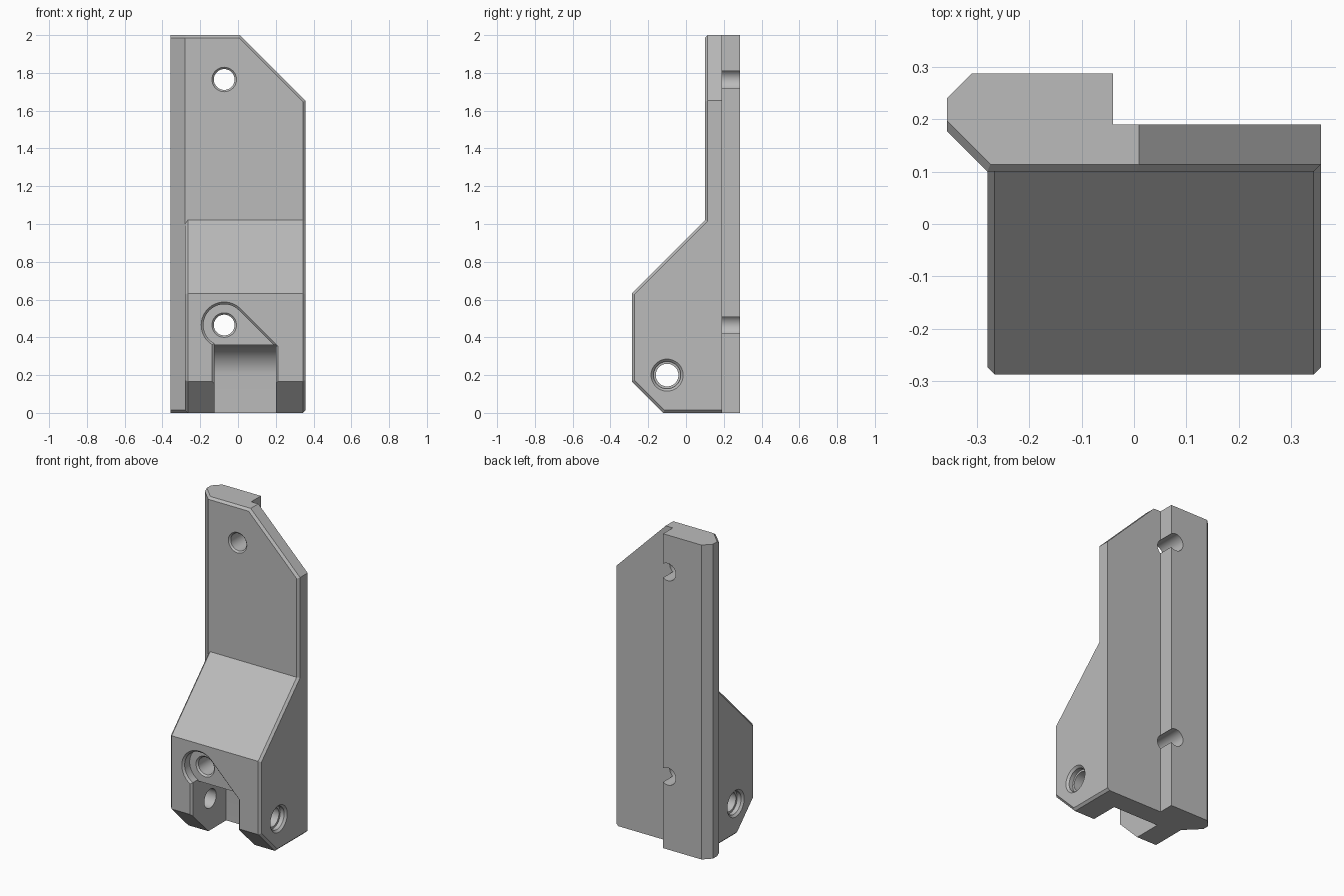
import bpy, bmesh
from math import sin, cos, acos, radians, sqrt, pi

cube = bpy.data.objects.get("Cube")
if cube:
    bpy.data.objects.remove(cube, do_unlink=True)

grey = bpy.data.materials.new("mid_grey")
grey.use_nodes = True
colour = (0.5, 0.5, 0.5, 1)
grey.diffuse_color = colour
grey.node_tree.nodes["Principled BSDF"].inputs["Base Color"].default_value = colour


def loft(name, axis, rings):
    """Closed solid through (position, outline) rings stacked along an axis."""
    bm = bmesh.new()
    loops = []
    for pos, outline in rings:
        loop = []
        for a, b in outline:
            co = [a, b]
            co.insert("xyz".index(axis), pos)
            loop.append(bm.verts.new(co))
        loops.append(loop)
    n = len(loops[0])
    for low, high in zip(loops, loops[1:]):
        for i in range(n):
            j = (i + 1) % n
            bm.faces.new((low[i], low[j], high[j], high[i]))
    bm.faces.new(loops[0])
    bm.faces.new(loops[-1])
    bmesh.ops.recalc_face_normals(bm, faces=bm.faces)
    mesh = bpy.data.meshes.new(name)
    bm.to_mesh(mesh)
    bm.free()
    mesh.materials.append(grey)
    obj = bpy.data.objects.new(name, mesh)
    bpy.context.collection.objects.link(obj)
    return obj


def prism(name, axis, outline, start, end):
    return loft(name, axis, [(start, outline), (end, outline)])


def arc(a, b, r, start, end, steps):
    angles = [radians(start + (end - start) * i / steps) for i in range(steps + 1)]
    return [(a + r * cos(t), b + r * sin(t)) for t in angles]


def bore(name, axis, a, b, steps):
    """Round cutter with a list of (position, radius) steps."""
    return loft(name, axis, [(p, arc(a, b, r, 0, 360, 48)[:-1]) for p, r in steps])


def cut(target, cutter):
    cutter.hide_render = True
    mod = target.modifiers.new("cut", "BOOLEAN")
    mod.operation = "DIFFERENCE"
    mod.solver = "EXACT"
    mod.object = cutter
    bpy.context.view_layer.objects.active = target
    bpy.ops.object.modifier_apply(modifier=mod.name)
    bpy.data.objects.remove(cutter, do_unlink=True)


LEFT, RIGHT, FRONT, PLATE = -0.28, 0.357, -0.287, 0.1

# Body: plan outline raised to full height
bracket = prism("mounting_bracket", "z", [
    (LEFT, FRONT), (RIGHT, FRONT), (RIGHT, 0.19), (-0.04, 0.19), (-0.04, 0.287),
    (-0.31, 0.287), (-0.357, 0.24), (-0.357, 0.177), (LEFT, PLATE)], 0, 2)

# Side silhouette, sloped toe and clipped top corner
cut(bracket, prism("front_relief", "x", [
    (-0.5, 2.2), (PLATE, 2.2), (PLATE, 1.02), (-0.5, 0.42)], -0.6, 0.6))
cut(bracket, prism("toe_relief", "x", [(-0.5, 0.38), (0.02, -0.14), (-0.5, -0.14)], -0.6, 0.6))
cut(bracket, prism("corner_relief", "y", [(-0.2, 2.21), (0.6, 1.41), (0.6, 2.21)], -0.6, 0.6))


# Chamfers on the exposed front and side edges
def near(value, goal, tol=0.003):
    return abs(value - goal) < tol


def chamfered(edge):
    p, q = (v.co for v in edge.verts)
    m = (p + q) / 2
    right = near(p.x, RIGHT) and near(q.x, RIGHT) and m.y < 0.18 and m.z < 1.6
    left = near(p.x, LEFT) and near(q.x, LEFT) and m.y < 0.09
    top = near(p.y, PLATE) and near(q.y, PLATE) and m.z > 1.6
    ends = near(m.x, -0.3185, 0.01) and near(m.y, 0.1385, 0.01) and near(p.z, q.z)
    return right or left or top or ends


bm = bmesh.new()
bm.from_mesh(bracket.data)
bmesh.ops.remove_doubles(bm, verts=bm.verts, dist=0.0005)
bmesh.ops.dissolve_limit(bm, angle_limit=0.01, verts=bm.verts, edges=bm.edges)
bmesh.ops.bevel(bm, geom=[e for e in bm.edges if chamfered(e)], offset=0.014,
                offset_type="OFFSET", segments=1, affect="EDGES", clamp_overlap=True)
bmesh.ops.recalc_face_normals(bm, faces=bm.faces)
bm.to_mesh(bracket.data)
bm.free()

# Hinge slot with a rounded back
SLOT_L, SLOT_R, HOLE_X, HOLE_Z = -0.125, 0.2, -0.073, 0.465
PIN_Y, PIN_Z = -0.1, 0.2
slot = [(-0.5, -0.1), (0.06, -0.1)] + arc(PIN_Y, PIN_Z, 0.16, 0, 90, 16) + [(-0.5, 0.36)]
cut(bracket, prism("hinge_slot", "x", slot, SLOT_L, SLOT_R))


# Screw head recess running into the slot, with a chamfered rim
def recess(grow):
    r = 0.11 + grow
    left, right = SLOT_L - grow, SLOT_R + grow
    shoulder = HOLE_X + HOLE_Z + sqrt(2) * r - right
    stop = 360 - acos((left - HOLE_X) / r) * 180 / pi
    return ([(right, -0.1), (right, shoulder)] + arc(HOLE_X, HOLE_Z, r, 45, stop, 36)
            + [(left, -0.1)])


cut(bracket, loft("screw_recess", "y", [
    (FRONT - 0.01, recess(0.022)), (FRONT + 0.012, recess(0)), (-0.225, recess(0))]))

# Screw holes through the plate
for z, face in ((HOLE_Z, -0.225), (1.765, PLATE)):
    cut(bracket, bore("screw_hole", "y", HOLE_X, z, [
        (face - 0.01, 0.075), (face + 0.01, 0.055), (0.4, 0.055)]))

# Pin hole across the hinge, counterbored at both ends
cut(bracket, bore("pin_hole", "x", PIN_Y, PIN_Z, [
    (LEFT - 0.01, 0.095), (LEFT + 0.013, 0.072), (LEFT + 0.04, 0.072), (LEFT + 0.041, 0.06),
    (RIGHT - 0.041, 0.06), (RIGHT - 0.04, 0.072), (RIGHT - 0.013, 0.072), (RIGHT + 0.01, 0.095)]))

bpy.ops.object.select_all(action="DESELECT")
bracket.select_set(True)
bpy.context.view_layer.objects.active = bracket
bpy.ops.object.shade_smooth_by_angle(angle=radians(25))
